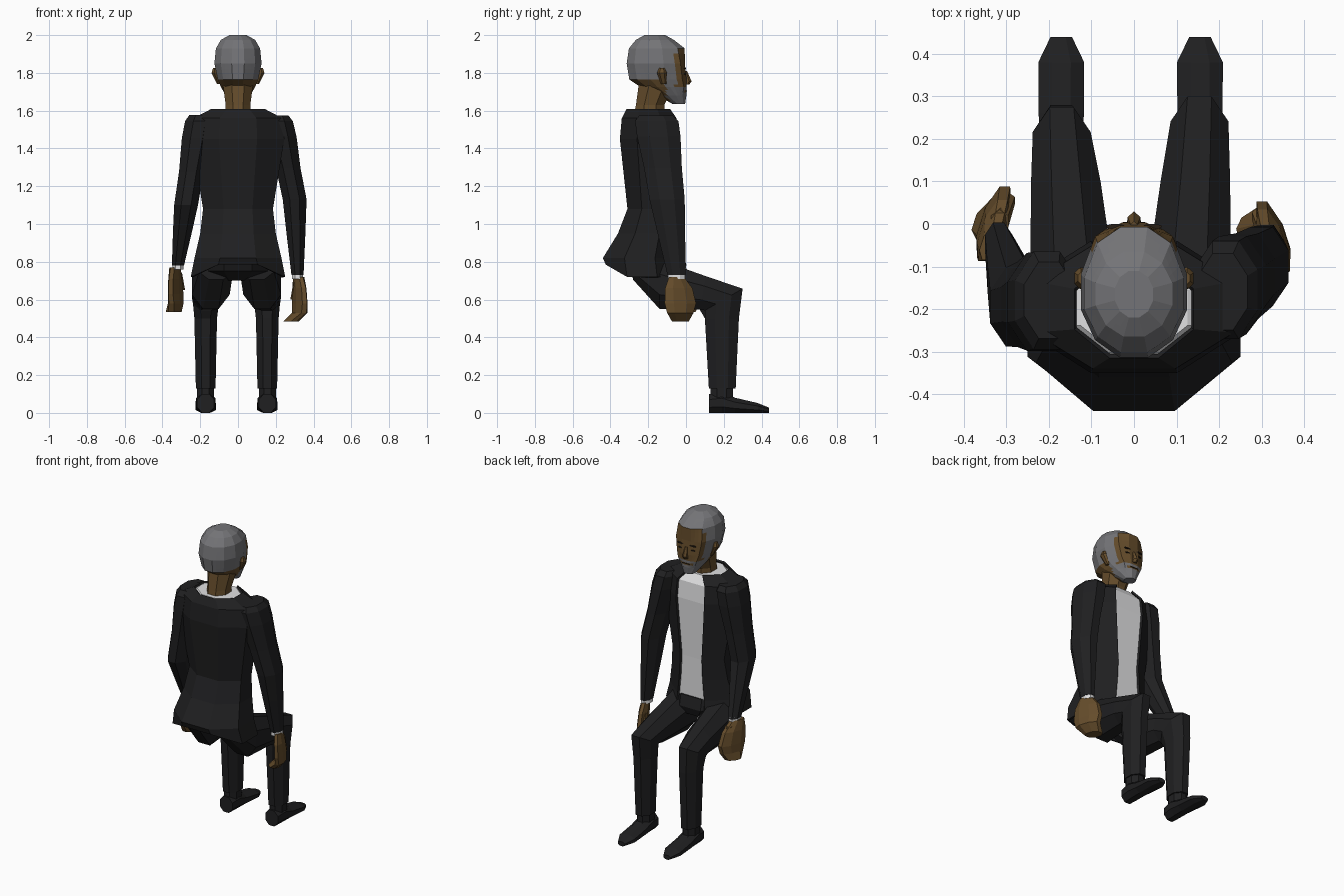
import bpy, bmesh, math
from mathutils import Vector

if "Cube" in bpy.data.objects:
    bpy.data.objects.remove(bpy.data.objects["Cube"])


def material(name, rgb):
    m = bpy.data.materials.new(name)
    m.diffuse_color = (*rgb, 1)
    m.use_nodes = True
    m.node_tree.nodes["Principled BSDF"].inputs["Base Color"].default_value = m.diffuse_color
    return m


DARK = material("dark suit", (0.014, 0.014, 0.015))
SHIRT = material("white shirt", (0.75, 0.75, 0.76))
SKIN = material("brown skin", (0.13, 0.073, 0.024))
HAIR = material("grey hair", (0.175, 0.175, 0.185))
LINE = material("dark features", (0.02, 0.013, 0.008))


def span(z, hw, yb, yf, x=0):
    """Level ring from its half width, back and front."""
    return (x, (yb + yf) / 2, z, hw, (yf - yb) / 2)


def loft(name, rings, mats, n=8, cap=True, edit=None):
    """Skin n-sided rings (x, y, z, rx, rv, tilt); tilt 90 is level, 0 upright."""
    bm = bmesh.new()
    loops = []
    for r in rings:
        x, y, z, rx, rv = r[:5]
        a = math.radians(r[5] if len(r) > 5 else 90)
        k = 1 / math.cos(math.pi / n)
        loop = []
        for i in range(n):
            t = 2 * math.pi * (i + 0.5) / n
            v = math.sin(t) * rv * k
            loop.append(bm.verts.new((x + math.cos(t) * rx * k,
                                      y + v * math.sin(a), z + v * math.cos(a))))
        loops.append(loop)
    for a, b in zip(loops, loops[1:]):
        for i in range(n):
            j = (i + 1) % n
            bm.faces.new((a[i], a[j], b[j], b[i]))
    if cap:
        bm.faces.new(loops[0])
        bm.faces.new(loops[-1])
    bmesh.ops.recalc_face_normals(bm, faces=bm.faces[:])
    if edit:
        edit(bm)
    me = bpy.data.meshes.new(name)
    bm.to_mesh(me)
    bm.free()
    for m in mats:
        me.materials.append(m)
    ob = bpy.data.objects.new(name, me)
    bpy.context.collection.objects.link(ob)
    return ob


# Jacket: open at the front, hem raised at the back
def open_front(bm):
    front = [f for f in bm.faces
             if abs(f.calc_center_median().x) < 0.02 and f.calc_center_median().y > -0.14]
    bmesh.ops.delete(bm, geom=front, context='FACES')
    for v in bm.verts:
        if v.co.z < 0.73 and v.co.y < -0.38:
            v.co.z = 0.785


torso = [(1.61, 0.14, -0.315, -0.085), (1.56, 0.235, -0.34, -0.05), (1.45, 0.245, -0.35, -0.04),
         (1.08, 0.185, -0.31, -0.05), (0.95, 0.20, -0.36, -0.05),
         (0.82, 0.23, -0.44, -0.05), (0.72, 0.25, -0.425, -0.04)]
jacket = loft("jacket", [span(*t) for t in torso], [DARK], cap=False, edit=open_front)
solid = jacket.modifiers.new("cloth", 'SOLIDIFY')
solid.thickness = 0.012
solid.offset = -1

# Shirt inside the jacket, and the trouser seat below it
loft("shirt", [span(z - 0.008, hw - 0.014, yb + 0.018, yf - 0.012)
               for z, hw, yb, yf in torso[:-1]], [SHIRT])
loft("trouser_seat", [span(0.82, 0.18, -0.38, -0.055), span(0.75, 0.18, -0.35, -0.04),
                      span(0.70, 0.11, -0.25, -0.06)], [DARK])

# Legs and shoes
leg = [(0.10, -0.28, 0.775, 0.09, 0.07, 0), (0.128, -0.14, 0.68, 0.10, 0.13, 0),
       (0.144, 0.09, 0.635, 0.082, 0.09, 10), (0.154, 0.20, 0.60, 0.068, 0.115, 60),
       (0.155, 0.19, 0.50, 0.06, 0.09), (0.155, 0.192, 0.13, 0.052, 0.071)]
shoe = [(0.122, 0.05, 0.045), (0.19, 0.055, 0.052), (0.26, 0.04, 0.053),
        (0.38, 0.026, 0.054), (0.44, 0.014, 0.025)]
for side, s, dx, dy in (("right", 1, 0, 0), ("left", -1, -0.016, -0.025)):
    loft(side + "_trouser_leg", [(s * r[0] + dx, r[1] + (dy if r[2] == 0.60 else 0), *r[2:])
                                 for r in leg], [DARK])
    fx = s * 0.155 + dx
    loft(side + "_sock", [(fx, 0.19, z, 0.045, 0.06) for z in (0.15, 0.08)], [DARK])
    loft(side + "_shoe", [(fx, y, h, w, h, 0) for y, h, w in shoe], [DARK])

# Sleeves, cuffs, hands and thumbs: shared thickness along each arm's own bend
thickness = [(-0.07, 0.058, 0.09), (0, 0.075, 0.115), (0.2, 0.078, 0.115), (0.6, 0.065, 0.10),
             (1, 0.063, 0.093), (1.45, 0.05, 0.073), (2, 0.032, 0.048)]
palm = [(0, 0.01, 0.024, 0.04), (0.6, 0.07, 0.028, 0.072), (1, 0.15, 0.03, 0.083),
        (1, 0.20, 0.032, 0.07), (1, 0.245, 0.036, 0.045)]


def arm(side, s, shoulder, elbow, wrist, reach, curl):
    a, b, c = Vector(shoulder), Vector(elbow), Vector(wrist)

    def turn_in(bm):
        for v in bm.verts:
            v.co.x -= s * 0.32 * (v.co.y - c.y - reach)

    rings = [(*(a.lerp(b, t) if t <= 1 else b.lerp(c, t - 1)), rx, ry)
             for t, rx, ry in thickness]
    loft(side + "_sleeve", rings, [DARK])
    loft(side + "_cuff", [(*(c + Vector((0, 0, d))), 0.03, 0.045) for d in (0.01, -0.022)], [SHIRT])
    loft(side + "_hand", [(c.x + s * (0.012 * k - curl * (d > 0.22)), c.y + reach * k, c.z - d, rx, ry)
                          for k, d, rx, ry in palm], [SKIN], edit=turn_in)
    loft(side + "_thumb", [(c.x - s * (0.002 + 0.012 * i), c.y + reach + 0.025 * i, c.z - 0.04 - 0.045 * i,
                            0.02 - 0.004 * i, 0.025 - 0.005 * i) for i in range(3)], [SKIN], n=6)


arm("right", 1, (0.215, -0.155, 1.545), (0.30, -0.10, 1.13), (0.315, -0.05, 0.73), 0.02, 0.045)
arm("left", -1, (-0.205, -0.18, 1.545), (-0.275, -0.195, 1.10), (-0.318, -0.045, 0.78), 0.05, -0.01)

# Neck
loft("neck", [span(1.55, 0.07, -0.28, -0.11), span(1.63, 0.065, -0.265, -0.115),
              span(1.74, 0.08, -0.25, -0.06)], [SKIN])


# Head: skin, with hair and beard chosen by position
def paint_head(bm):
    for v in bm.verts:      # flatten the face
        if -0.07 < v.co.y < -0.02 and 1.7 < v.co.z < 1.94:
            v.co.y += 0.018
    bmesh.ops.subdivide_edges(bm, edges=bm.edges[:], cuts=2, use_grid_fill=True)
    for f in bm.faces:
        c = f.calc_center_median()
        ax = abs(c.x)
        crown = c.z > 1.92 or (c.y < -0.15 and c.z > 1.765) or (c.y < -0.06 and c.z > 1.83)
        cheek = -0.11 < c.y < -0.055 and c.z > 1.67 and ax > 0.05
        chin = c.z < 1.692 and c.y > -0.09
        jaw = c.z < 1.73 and -0.09 < c.y and ax > 0.05
        lip = 1.712 < c.z < 1.73 and c.y > -0.03 and ax < 0.045
        f.material_index = 1 if crown or cheek or chin or jaw or lip else 0


head = [(1.635, 0.035, -0.07, -0.005), (1.68, 0.065, -0.15, 0.002), (1.725, 0.09, -0.24, 0.003),
        (1.765, 0.107, -0.30, 0.003), (1.85, 0.125, -0.314, -0.006),
        (1.93, 0.117, -0.302, -0.025), (1.975, 0.09, -0.265, -0.065), (2.0, 0.045, -0.22, -0.11)]
loft("head", [span(*h) for h in head], [SKIN, HAIR], n=12, edit=paint_head)

# Nose and mouth
loft("nose", [span(1.81, 0.008, -0.02, 0.004), span(1.755, 0.015, -0.02, 0.026),
              span(1.738, 0.016, -0.02, 0.014)], [SKIN], n=6)
loft("mouth", [span(z, 0.026, -0.004, 0.005) for z in (1.707, 1.702)], [LINE], n=4)

# Ears, eyes and brows
for side, s in (("right", 1), ("left", -1)):
    loft(side + "_ear", [span(1.74, 0.006, -0.13, -0.105, s * 0.104),
                         span(1.80, 0.014, -0.15, -0.105, s * 0.126),
                         span(1.825, 0.008, -0.14, -0.115, s * 0.124)], [SKIN], n=6)
    for part, z, w in (("_eye", 1.795, 0.014), ("_brow", 1.824, 0.022)):
        loft(side + part, [span(z + d, w, -0.012, 0.0, s * 0.043) for d in (0.003, -0.003)], [LINE])
